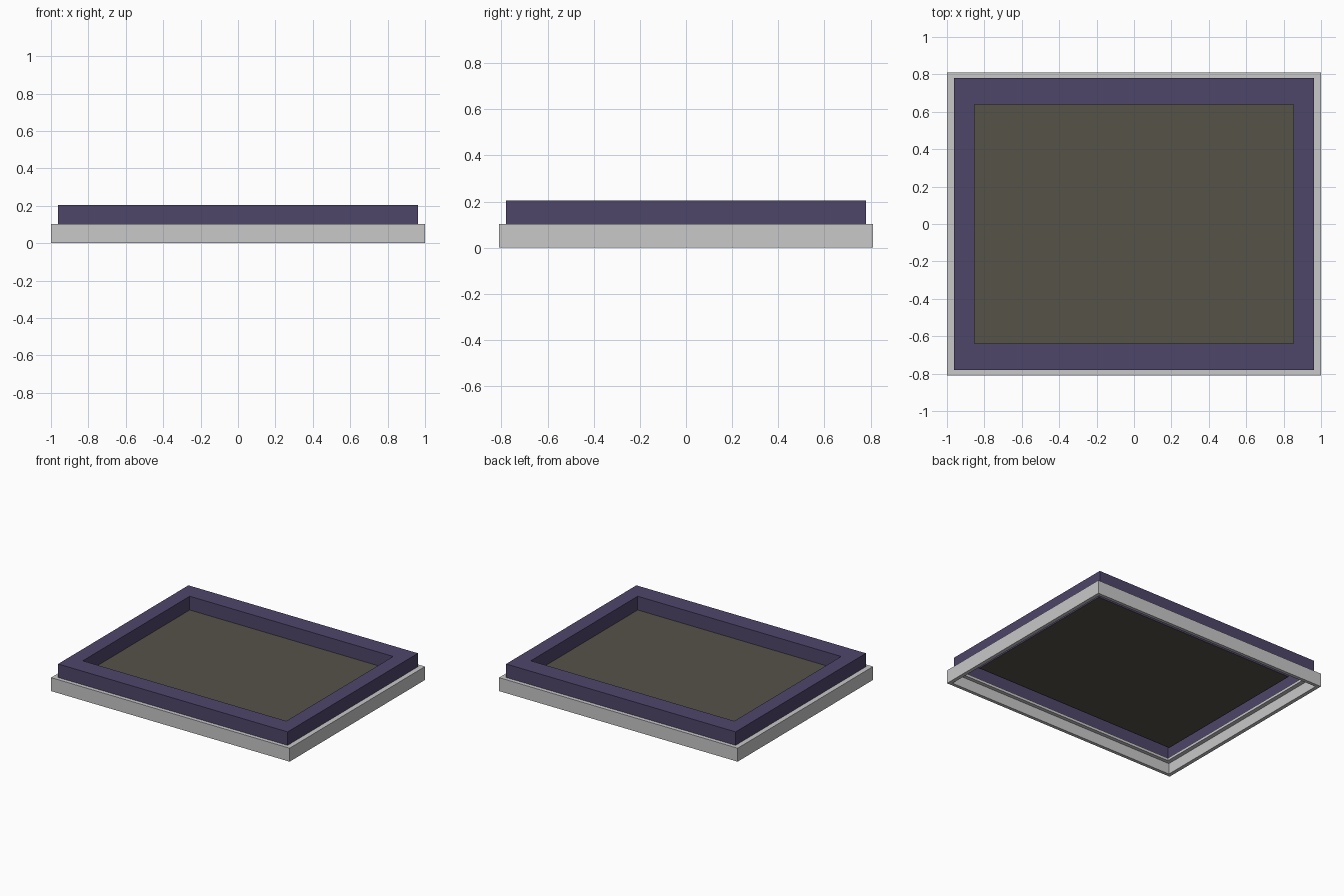
import bpy
import bmesh

if "Cube" in bpy.data.objects:
    bpy.data.objects.remove(bpy.data.objects["Cube"])


def lin(c):
    c /= 255
    return c / 12.92 if c <= 0.04045 else ((c + 0.055) / 1.055) ** 2.4


def material(name, r, g, b):
    m = bpy.data.materials.new(name)
    m.diffuse_color = (lin(r), lin(g), lin(b), 1)
    m.use_nodes = True
    m.node_tree.nodes["Principled BSDF"].inputs["Base Color"].default_value = m.diffuse_color
    return m


def frame(name, profile, mat, closed=False, outward=True):
    """Sweep a (half_x, half_y, z) profile around a rectangle."""
    bm = bmesh.new()
    loops = [[bm.verts.new((sx * hx, sy * hy, z))
              for sx, sy in ((-1, -1), (1, -1), (1, 1), (-1, 1))]
             for hx, hy, z in profile]
    pairs = list(zip(loops, loops[1:]))
    if closed:
        pairs.append((loops[-1], loops[0]))
    for a, b in pairs:
        for i in range(4):
            j = (i + 1) % 4
            bm.faces.new((a[i], a[j], b[j], b[i]))
    me = bpy.data.meshes.new(name)
    bm.to_mesh(me)
    bm.free()
    me.materials.append(mat)
    ob = bpy.data.objects.new(name, me)
    bpy.context.collection.objects.link(ob)
    return ob


grey = material("light grey", 200, 200, 200)
purple = material("dark purple", 78, 70, 106)
olive = material("dark olive grey", 86, 82, 73)

# Outer base rim: thin wall with an inward lip, open underneath
frame("base_rim", [(1, .81, 0), (1, .81, .102), (.94, .757, .102),
                   (.94, .757, .082), (.972, .785, .082), (.972, .785, 0)],
      grey, closed=True)

# Raised hollow frame, open underneath
frame("raised_frame", [(.962, .78, .1), (.962, .78, .204),
                       (.853, .64, .204), (.853, .64, .098)], purple)

# Recessed centre panel
bpy.ops.mesh.primitive_plane_add(size=2, location=(0, 0, .1))
panel = bpy.context.object
panel.name = "centre_panel"
panel.scale = (.853, .64, 1)
panel.data.materials.append(olive)
